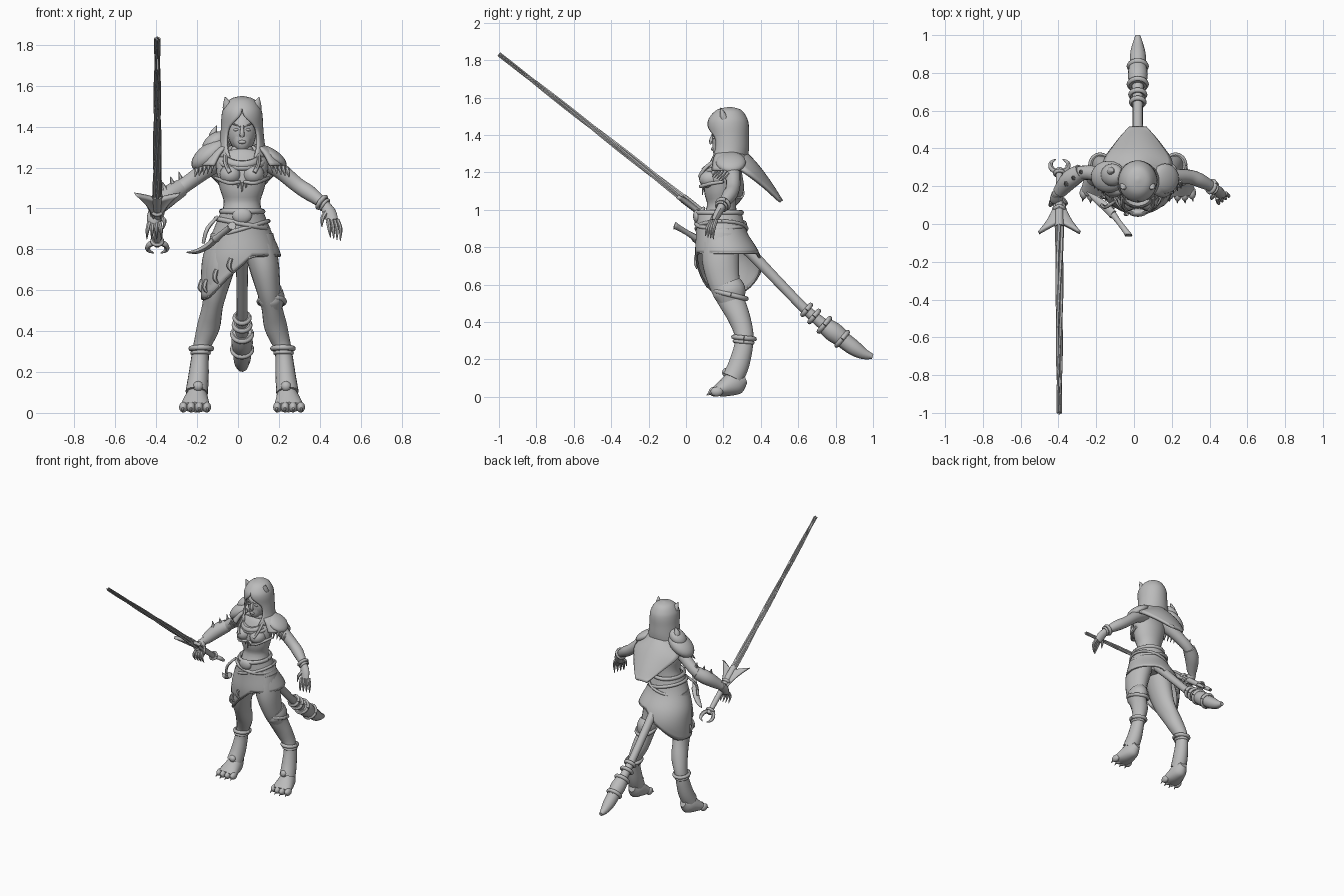
import bpy, bmesh, math
from mathutils import Vector, Matrix

if "Cube" in bpy.data.objects:
    bpy.data.objects.remove(bpy.data.objects["Cube"], do_unlink=True)

grey = bpy.data.materials.new("stone grey")
grey.use_nodes = True
tone = (0.5, 0.5, 0.5, 1)
grey.diffuse_color = tone
for node in grey.node_tree.nodes:
    if node.type == 'BSDF_PRINCIPLED':
        node.inputs["Base Color"].default_value = tone

MID = 0.02          # body centre line
SIDES = {"right": -1, "left": 1}


def make(name, bm, thick=0):
    bmesh.ops.remove_doubles(bm, verts=bm.verts, dist=0.0002)
    bmesh.ops.recalc_face_normals(bm, faces=bm.faces)
    mesh = bpy.data.meshes.new(name)
    bm.to_mesh(mesh)
    bm.free()
    mesh.materials.append(grey)
    obj = bpy.data.objects.new(name, mesh)
    bpy.context.collection.objects.link(obj)
    bpy.ops.object.select_all(action='DESELECT')
    obj.select_set(True)
    bpy.context.view_layer.objects.active = obj
    bpy.ops.object.shade_smooth_by_angle(angle=math.radians(45))
    if thick:
        solid = obj.modifiers.new("thickness", 'SOLIDIFY')
        solid.thickness, solid.offset = thick, 0
    return obj


def sample(rows, t):
    """Smooth interpolation through rows of numbers."""
    n = len(rows) - 1
    f = min(max(t, 0), 1) * n
    i = min(int(f), n - 1)
    k = f - i
    near = [rows[min(max(i + j, 0), n)] for j in (-1, 0, 1, 2)]
    return [b + k / 2 * (c - a + k * (2 * a - 5 * b + 4 * c - d + k * (3 * (b - c) + d - a)))
            for a, b, c, d in zip(*near)]


def tube(name, rows, sides=12, steps=4, ref=None):
    """Loft ellipses along a path of (x, y, z, radius[, second radius])."""
    rows = [tuple(r) if len(r) == 5 else tuple(r) + (r[3],) for r in rows]
    count = (len(rows) - 1) * steps
    pts = [sample(rows, i / count) for i in range(count + 1)]
    span = Vector(pts[-1][:3]) - Vector(pts[0][:3])
    if ref is None:
        ref = Vector((0, 1, 0)) if abs(span.x) > max(abs(span.y), abs(span.z)) else Vector((1, 0, 0))
    bm = bmesh.new()
    loops = []
    for i, p in enumerate(pts):
        t = Vector(pts[min(i + 1, count)][:3]) - Vector(pts[max(i - 1, 0)][:3])
        t.normalize()
        a = (ref - t * ref.dot(t)).normalized()
        b = t.cross(a)
        loops.append([bm.verts.new(Vector(p[:3]) + a * max(p[3], 0.002) * math.cos(w)
                                   + b * max(p[4], 0.002) * math.sin(w))
                      for w in (math.tau * j / sides for j in range(sides))])
    for low, high in zip(loops, loops[1:]):
        for j in range(sides):
            k = (j + 1) % sides
            bm.faces.new((low[j], low[k], high[k], high[j]))
    bm.faces.new(loops[0])
    bm.faces.new(loops[-1])
    return make(name, bm)


def ring(name, centre, axis, rx, ry, thick):
    """Closed band around an axis."""
    axis = Vector(axis).normalized()
    e1 = (Vector((1, 0, 0)) - axis * axis.x).normalized()
    e2 = axis.cross(e1)
    path = [tuple(Vector(centre) + e1 * rx * math.cos(w) + e2 * ry * math.sin(w)) + (thick,)
            for w in (math.tau * i / 24 for i in range(25))]
    return tube(name, path, 8, 1, axis)


def sheet(name, fn, nu, nv, thick):
    bm = bmesh.new()
    grid = [[bm.verts.new(fn(i / nu, j / nv)) for i in range(nu + 1)] for j in range(nv + 1)]
    for a, b in zip(grid, grid[1:]):
        for i in range(nu):
            bm.faces.new((a[i], a[i + 1], b[i + 1], b[i]))
    return make(name, bm, thick)


def blob(name, centre, size, tilt=0):
    bm = bmesh.new()
    bmesh.ops.create_uvsphere(bm, u_segments=20, v_segments=12, radius=1)
    bm.transform(Matrix.Translation(centre) @ Matrix.Rotation(tilt, 4, 'Y')
                 @ Matrix.Diagonal((*size, 1)))
    return make(name, bm)


def around(rows, t, angle):
    """Point on a stack of (z, centre y, rx, ry); angle 0 is the front."""
    z, cy, rx, ry = sample(rows, t)[:4]
    return (MID + rx * math.sin(angle), cy - ry * math.cos(angle), z)


# Torso and neck
tube("torso", [(MID, .18, .8, .12, .1), (MID, .18, .9, .125, .105), (MID, .19, 1.02, .09, .078),
               (MID, .185, 1.1, .11, .088), (MID, .19, 1.18, .125, .09), (MID, .2, 1.25, .12, .07),
               (MID, .21, 1.28, .06, .05), (MID, .21, 1.34, .04, .04)], 24)
for side, s in SIDES.items():
    blob(side + "_breast", (MID + s * .055, .135, 1.165), (.055, .065, .052))
    tube(side + "_chest_strap", [(MID + s * .01, .095, 1.13, .008), (MID + s * .06, .078, 1.125, .01),
                                 (MID + s * .105, .13, 1.14, .01), (MID + s * .13, .2, 1.15, .008)], 8)
    tube(side + "_neck_strap", [(MID + s * .06, .072, 1.175, .01), (MID + s * .08, .1, 1.22, .01),
                                (MID + s * .08, .16, 1.27, .01)], 8)
for k in (-1, 0, 1):
    tube("tooth_pendant", [(MID + k * .018, .092, 1.13, .009), (MID + k * .02, .088, 1.08 + abs(k) * .02, .002)], 6, 2)

# Head with face
blob("head", (MID, .215, 1.375), (.07, .075, .1))
tube("jaw", [(MID, .19, 1.36, .055, .05), (MID, .175, 1.31, .04, .035), (MID, .17, 1.285, .018, .015)], 14)
tube("nose", [(MID, .147, 1.405, .007), (MID, .135, 1.37, .011), (MID, .14, 1.353, .012)], 8)
blob("lips", (MID, .143, 1.325), (.02, .01, .009))
for side, s in SIDES.items():
    blob(side + "_eye", (MID + s * .028, .15, 1.385), (.014, .008, .007), s * .2)
    tube(side + "_brow", [(MID + s * .01, .141, 1.4, .006), (MID + s * .045, .15, 1.415, .005)], 6, 2)
    tube(side + "_ear", [(MID + s * .055, .215, 1.46, .032, .025), (MID + s * .07, .2, 1.5, .026, .02),
                         (MID + s * .083, .185, 1.545, .002)], 10)

# Hood: last value is the half angle of the face opening
hood_rows = [(1.545, .235, 0, 0, 0), (1.53, .23, .055, .06, 0), (1.49, .225, .085, .095, 0),
             (1.45, .225, .095, .105, .12), (1.39, .23, .098, .1, .72), (1.32, .23, .105, .1, .78),
             (1.25, .22, .12, .1, .5)]


def hood(u, v):
    gap = max(sample(hood_rows, v)[4], 0)
    return around(hood_rows, v, gap + u * (math.tau - 2 * gap))


sheet("hood", hood, 32, 24, .012)
ring("cowl", (MID, .19, 1.255), (0, -.5, 1), .085, .095, .022)
ring("cowl_fold", (MID, .19, 1.235), (0, -.4, 1), .105, .1, .014)

# Shoulder mantle and pointed cape
mantle_rows = [(1.31, .23, .09, .08), (1.275, .225, .15, .1), (1.21, .225, .2, .115)]
sheet("mantle", lambda u, v: around(mantle_rows, v, .75 + u * (math.tau - 1.5)), 28, 8, .015)
cape_rows = [(.31, 1.31, .12), (.38, 1.235, .18), (.45, 1.14, .12), (.51, 1.045, .045)]


def cape(u, v):
    k = 2 * u - 1
    y, z, w = sample(cape_rows, v)
    bend = k * k * (1 - v)
    return (MID + k * w, y - .1 * bend, z - .05 * bend)


sheet("cape", cape, 14, 14, .02)

# Shoulder guards with fringe
blob("right_shoulder_guard", (-.135, .25, 1.265), (.11, .085, .055), -.65)
blob("right_upper_guard", (-.115, .26, 1.32), (.07, .06, .045), -.7)
tube("right_shoulder_spike", [(-.11, .27, 1.32, .035), (-.12, .28, 1.36, .022), (-.105, .28, 1.405, .002)], 8)
blob("left_shoulder_guard", (.165, .24, 1.255), (.085, .08, .035), .6)
for side, s in SIDES.items():
    for k in range(5):
        x, y = MID + s * (.14 + .02 * k), .16 + .012 * k
        tube(side + "_fringe", [(x, y + .02, 1.235 - .01 * k, .014), (x + s * .01, y - .02, 1.175 - .005 * k, .002)], 6, 2)

# Arms
tube("left_arm", [(.11, .23, 1.25, .055), (.2, .25, 1.19, .042), (.29, .25, 1.115, .038),
                  (.35, .23, 1.075, .038), (.425, .19, 1.02, .024)], 14)
tube("right_arm", [(-.08, .23, 1.25, .055), (-.17, .26, 1.18, .042), (-.28, .27, 1.1, .038),
                   (-.35, .22, 1.05, .042), (-.41, .155, .98, .026)], 14)
ring("left_bracelet", (.41, .198, 1.03), (.75, -.3, -.55), .032, .032, .011)
ring("left_bracelet_edge", (.425, .19, 1.018), (.75, -.3, -.55), .028, .028, .008)
tube("right_bracer", [(-.28, .275, 1.1, .044), (-.34, .235, 1.06, .05), (-.395, .17, 1, .036)], 14)
for k in range(3):
    x = -.27 - .04 * k
    tube("bracer_spike", [(x, .27 - .03 * k, 1.11 - .02 * k, .022), (x - .02, .28 - .03 * k, 1.18 - .025 * k, .002)], 6, 2)

# Hands with clawed fingers
tube("left_palm", [(.42, .195, 1.025, .024), (.447, .17, .98, .033, .022), (.462, .15, .94, .028, .016)], 10)
tube("right_palm", [(-.41, .16, .99, .028), (-.41, .13, .955, .036, .03), (-.41, .12, .92, .03, .02)], 10)
for k in range(4):
    f = k - 1.5
    tube("left_finger", [(.462 + .015 * f, .15 + .008 * f, .945, .011), (.474 + .018 * f, .13 + .012 * f, .9, .01),
                         (.476 + .016 * f, .125 + .014 * f, .85 - .006 * f, .002)], 7)
    tube("right_finger", [(-.41 + .016 * f, .115, .93, .012), (-.41 + .022 * f, .1, .895, .01),
                          (-.41 + .024 * f, .125, .85, .002)], 7)
tube("left_thumb", [(.435, .165, .985, .013), (.413, .14, .95, .011), (.41, .13, .91, .002)], 7)
tube("right_thumb", [(-.385, .14, .96, .013), (-.36, .11, .94, .011), (-.365, .1, .9, .002)], 7)

# Skirt, with a long hem on the right hip
skirt_rows = [(.99, .175, .095, .115), (.88, .19, .14, .13), (.77, .22, .185, .165),
              (.67, .235, .195, .17), (.56, .225, .195, .155)]


def skirt(u, v):
    a = math.tau * u
    drop = min(max((.25 - math.sin(a)) / 1.15, 0), 1)
    return around(skirt_rows, v * (.5 + .5 * drop), a)


sheet("skirt", skirt, 48, 14, .012)
hem = [tuple(skirt(i / 32, 1)) + (.007,) for i in range(33)]
tube("skirt_hem", hem, 6, 1, Vector((0, 0, 1)))
ring("belt", (MID, .178, .985), (0, 0, 1), .1, .118, .014)
ring("hip_belt", (MID, .185, .925), (.2, 0, 1), .13, .13, .012)
ring("low_belt", (MID, .19, .9), (-.3, 0, 1), .135, .135, .01)
blob("buckle", (MID, .06, .965), (.048, .022, .038))
for k in range(4):
    x, y, z = skirt(.76 + .065 * k, .87)
    tube("hem_charm", [(x, y - .012, z + .04, .01), (x - .01, y - .014, z, .012), (x + .01, y - .01, z - .03, .003)], 6)

# Belt dagger
tube("dagger_grip", [(-.03, -.06, .915, .022), (-.035, -.05, .91, .017), (-.08, .01, .875, .015), (-.11, .05, .85, .019)], 10)
tube("dagger_sheath", [(-.11, .05, .85, .026, .018), (-.15, .09, .815, .024, .016),
                       (-.2, .13, .79, .018, .012), (-.25, .17, .785, .003)], 10)
tube("dagger_strap", [(-.1, .12, .96, .008), (-.15, .09, .9, .01), (-.17, .1, .83, .008)], 8)

# Legs, paws and anklets
for side, s in SIDES.items():
    def at(dx, *rest):
        return (MID + s * dx,) + rest
    tube(side + "_leg", [at(.075, .19, .86, .08, .1), at(.105, .185, .73, .075, .1), at(.128, .205, .61, .06, .085),
                         at(.145, .24, .52, .051, .072), at(.165, .285, .42, .056, .06),
                         at(.2, .312, .31, .042, .05), at(.213, .285, .18, .05, .056),
                         at(.222, .25, .1, .055, .058)], 18)
    tube(side + "_foot", [at(.215, .315, .1, .025, .03), at(.22, .27, .08, .05, .065),
                          at(.226, .21, .05, .066, .05), at(.23, .155, .028, .075, .026)], 16)
    for k in range(4):
        f = k - 1.5
        x, y = .23 + .038 * f, .15 + .01 * abs(f)
        blob(side + "_toe", at(x, y, .028), (.021, .034, .026))
        tube(side + "_claw", [at(x, y - .02, .03, .01), at(x + .004 * f, y - .045, .008, .002)], 6, 2)
    blob(side + "_ankle_stud", at(.215, .215, .13), (.025, .022, .025))
    ring(side + "_anklet", at(.2, .31, .315), (0, .1, 1), .05, .056, .013)
    ring(side + "_anklet_edge", at(.203, .308, .293), (0, .1, 1), .042, .05, .009)

# Left knee guard
ring("knee_band", (.165, .24, .545), (0, .25, 1), .062, .085, .013)
tube("knee_cuff", [(.158, .215, .6, .058, .08), (.163, .232, .56, .066, .088), (.168, .245, .51, .05, .07)], 16)

# Tail with bands, sleeve and tuft
tube("tail", [(MID, .25, .86, .032), (MID, .33, .785, .032), (MID, .47, .64, .028),
              (MID, .62, .485, .027), (MID, .7, .415, .03), (MID, .8, .335, .036)], 14)
slope = (0, .77, -.64)
for y, z, r in ((.645, .465, .034), (.685, .43, .038), (.74, .385, .046), (.835, .31, .046)):
    ring("tail_band", (MID, y, z), slope, r, r, .013)
tube("tail_sleeve", [(MID, .73, .39, .042), (MID, .79, .345, .053), (MID, .85, .3, .042)], 16)
tube("tail_tuft", [(MID, .84, .305, .045), (MID, .9, .26, .042), (MID, .95, .23, .03), (MID, .998, .215, .014)], 9)

# Sword: grip, claw pommel, winged guard and twisted strands
HILT = Vector((-.395, 0, 1.05))
AIM = Vector((0, -.788, .616))
FLAT = Vector((0, .616, .788))


def on_sword(s, x=0, h=0):
    return tuple(HILT + AIM * s + FLAT * h + Vector((x, 0, 0)))


tube("sword_grip", [on_sword(-.37) + (.017,), on_sword(-.2) + (.02,), on_sword(.02) + (.024,)], 12)
for s in (-.1, -.34):
    ring("grip_collar", on_sword(s), AIM, .024, .024, .01)
for k in (-1, 1):
    tube("pommel_claw", [on_sword(-.35, k * .01) + (.014,), on_sword(-.37, k * .04) + (.014,),
                         on_sword(-.41, k * .045) + (.011,), on_sword(-.435, k * .018) + (.003,)], 8)


def guard(u, v):
    k = 2 * u - 1
    return on_sword(-.14 + v * (.13 + .06 * abs(k)), k * (.025 + .085 * v ** 1.6), -.012 * k * k)


sheet("sword_guard", guard, 12, 8, .022)
for n in range(4):
    strand = []
    for i in range(9):
        t = i / 8
        w = math.tau * (n / 4 + t * .75)
        spread = .014 - .004 * t
        strand.append(on_sword(1.27 * t, spread * math.cos(w), spread * .8 * math.sin(w)) + (.011 - .006 * t,))
    tube("blade_strand", strand, 6, 3)
